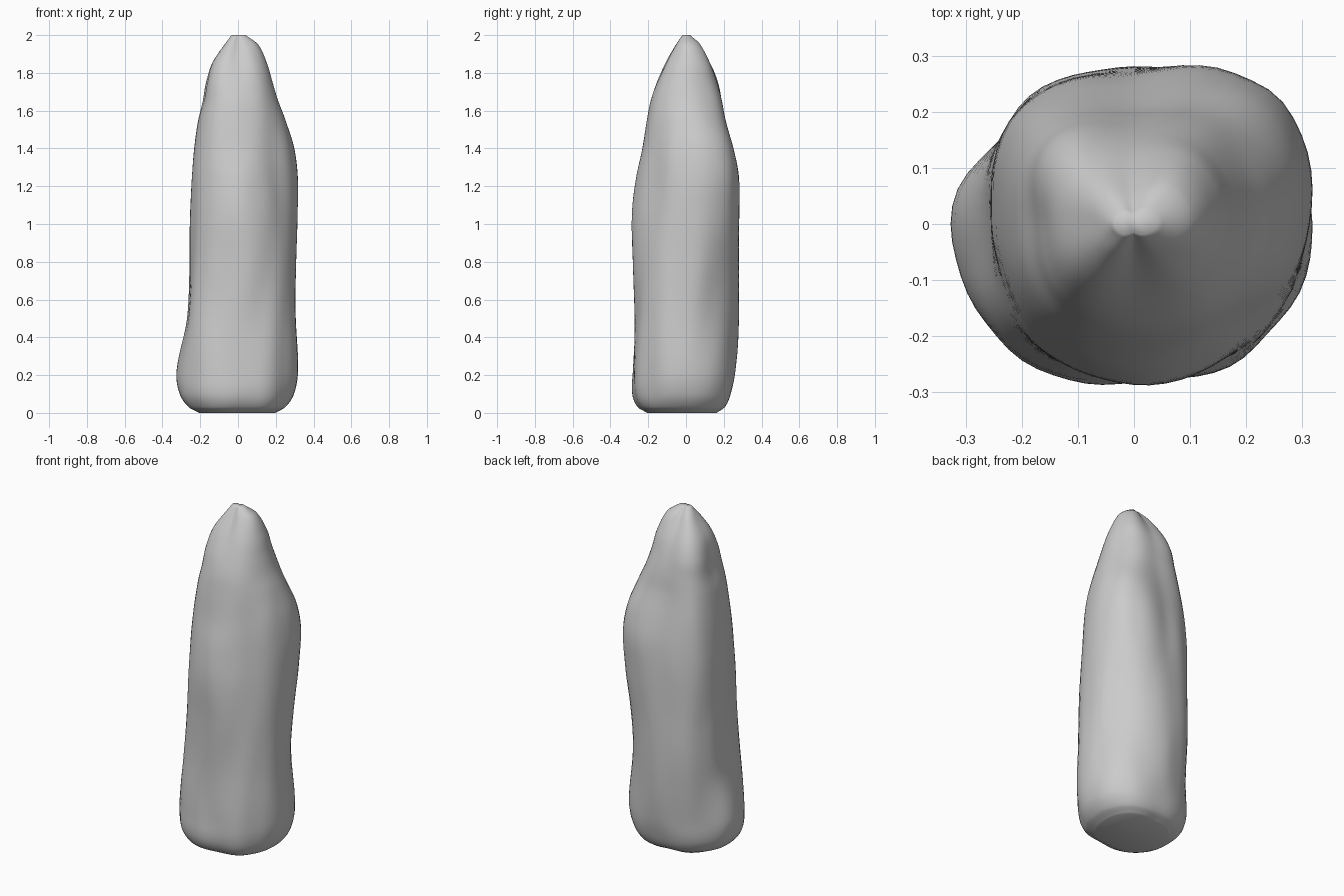
import bpy, bmesh
from math import sin, cos, tau
from mathutils import Vector, noise

if "Cube" in bpy.data.objects:
    bpy.data.objects.remove(bpy.data.objects["Cube"])

# Height, then radius toward E, NE, N, NW, W, SW, S, SE
LEVELS = [
    (0.00, .20, .20, .15, .18, .20, .23, .20, .21),
    (0.03, .25, .245, .20, .23, .26, .28, .25, .265),
    (0.10, .295, .28, .235, .265, .31, .315, .28, .30),
    (0.22, .318, .295, .26, .275, .325, .315, .28, .31),
    (0.50, .31, .285, .28, .285, .27, .295, .27, .30),
    (0.80, .31, .30, .28, .29, .255, .275, .28, .295),
    (1.05, .31, .325, .275, .29, .25, .265, .285, .285),
    (1.25, .312, .34, .26, .28, .245, .255, .265, .26),
    (1.40, .295, .315, .235, .265, .235, .24, .235, .24),
    (1.55, .25, .255, .205, .24, .21, .22, .21, .22),
    (1.65, .21, .22, .19, .22, .182, .20, .19, .20),
    (1.75, .18, .185, .165, .20, .165, .18, .155, .17),
    (1.85, .152, .155, .125, .155, .138, .14, .105, .13),
    (1.95, .105, .10, .06, .08, .07, .07, .045, .07),
    (2.00, .04, .03, .015, .025, .035, .025, .015, .025),
]
SIDES, STEPS = 64, 6


def hermite(p, x, t):
    """Smooth curve through p[1]..p[2] with uneven spacing x."""
    h = x[2] - x[1]
    m1 = (p[2] - p[0]) / (x[2] - x[0]) * h
    m2 = (p[3] - p[1]) / (x[3] - x[1]) * h
    return ((2*t**3 - 3*t**2 + 1) * p[1] + (t**3 - 2*t**2 + t) * m1
            + (3*t**2 - 2*t**3) * p[2] + (t**3 - t**2) * m2)


def ring_radius(radii, a):
    """Smooth closed outline through the eight compass radii."""
    f = a / tau * 8
    i = int(f)
    return hermite([radii[(i + k) % 8] for k in (-1, 0, 1, 2)], (0, 1, 2, 3), f - i)


# Smoothly resample the sections up the height
sections = []
last = len(LEVELS) - 1
for i in range(last):
    rows = [LEVELS[min(max(i + k, 0), last)] for k in (-1, 0, 1, 2)]
    xs = [r[0] for r in rows]
    for s in range(STEPS):
        t = s / STEPS
        z = xs[1] + (xs[2] - xs[1]) * t
        sections.append((z, [hermite([r[c] for r in rows], xs, t) for c in range(1, 9)]))
sections.append((2.0, LEVELS[-1][1:]))

# Stone body with shallow weathering stretched along the height
bm = bmesh.new()
rings = []
for z, radii in sections:
    ring = []
    for k in range(SIDES):
        a = tau * k / SIDES
        r = ring_radius(radii, a)
        p = Vector((r * cos(a), r * sin(a), z))
        wear = noise.noise(Vector((p.x * 8, p.y * 8, z * 2.5)))
        r *= 1 + 0.03 * wear
        ring.append(bm.verts.new((r * cos(a), r * sin(a), z)))
    rings.append(ring)
for low, high in zip(rings, rings[1:]):
    for k in range(SIDES):
        n = (k + 1) % SIDES
        bm.faces.new((low[k], low[n], high[n], high[k]))
bm.faces.new(rings[0][::-1])
bm.faces.new(rings[-1])

mesh = bpy.data.meshes.new("standing_stone")
bm.to_mesh(mesh)
bm.free()
mesh.polygons.foreach_set("use_smooth", [True] * len(mesh.polygons))
stone = bpy.data.objects.new("standing_stone", mesh)
bpy.context.collection.objects.link(stone)
